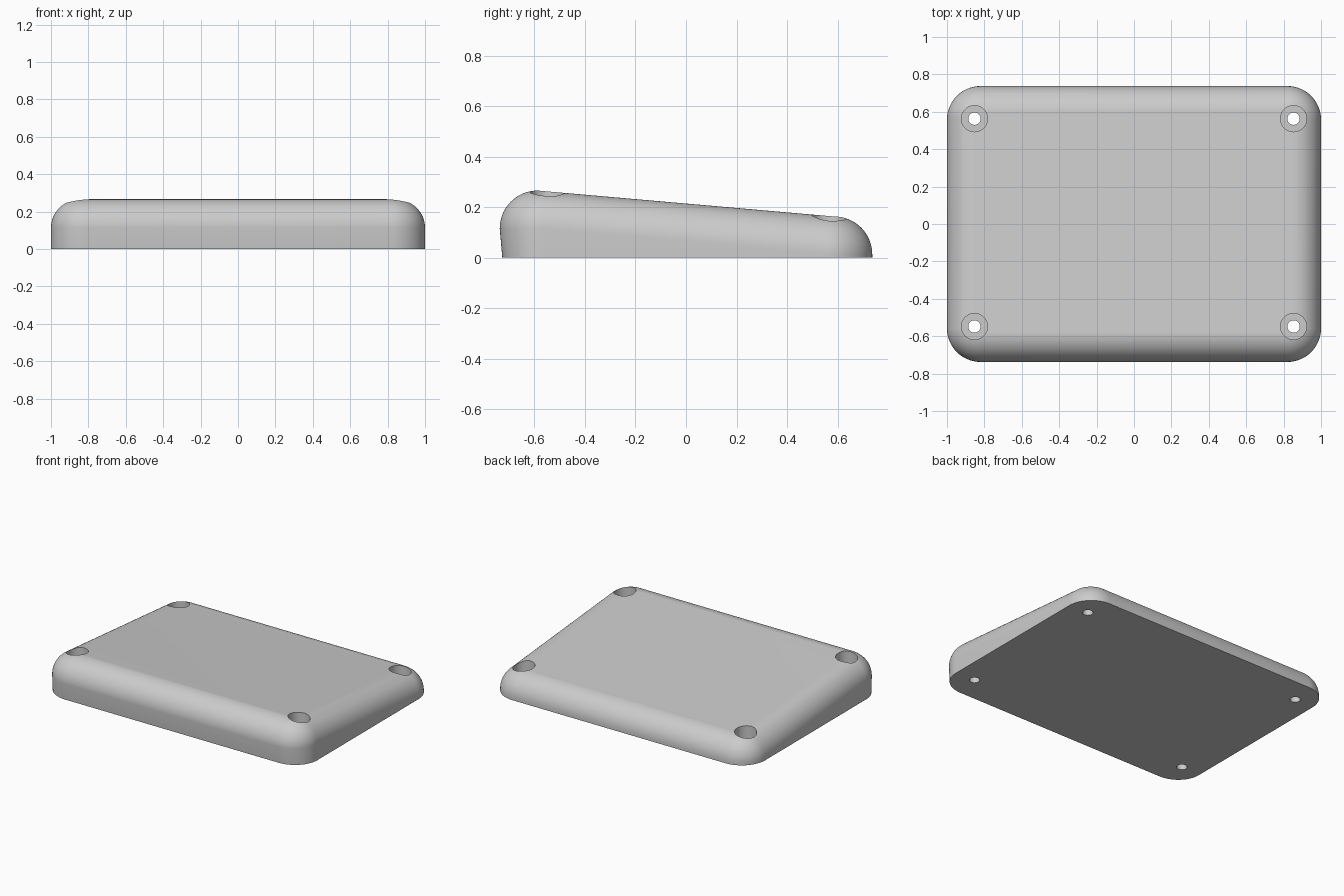
import bpy, bmesh, math

cube = bpy.data.objects.get("Cube")
if cube:
    bpy.data.objects.remove(cube, do_unlink=True)

HALF_X, HALF_Y = 1.0, 0.7375
ROUND = 0.15          # top edge rounding
CORNER = 0.03         # extra plan radius at the corners
SLOPE = math.tan(math.radians(5))
FLOOR = 0.05          # bottom of the screw recesses
STEPS = 16

grey = bpy.data.materials.new("plain grey")
grey.use_nodes = True
colour = (0.6, 0.6, 0.6, 1)
grey.diffuse_color = colour
grey.node_tree.nodes["Principled BSDF"].inputs["Base Color"].default_value = colour


def make_object(name, bm):
    bmesh.ops.recalc_face_normals(bm, faces=bm.faces)
    mesh = bpy.data.meshes.new(name)
    bm.to_mesh(mesh)
    bm.free()
    mesh.materials.append(grey)
    obj = bpy.data.objects.new(name, mesh)
    bpy.context.collection.objects.link(obj)
    return obj


def loft(bm, rings):
    """Skin closed rings of points and cap both ends."""
    rows = [[bm.verts.new(p) for p in ring] for ring in rings]
    for low, high in zip(rows, rows[1:]):
        for i in range(len(low)):
            j = (i + 1) % len(low)
            bm.faces.new((low[i], low[j], high[j], high[i]))
    bm.faces.new(rows[0][::-1])
    bm.faces.new(rows[-1])


# Core outline: corner arcs with their outward directions
core = []
for quarter in range(4):
    sx = 1 if quarter in (0, 3) else -1
    sy = 1 if quarter < 2 else -1
    for i in range(STEPS + 1):
        a = math.pi / 2 * (quarter + i / STEPS)
        nx, ny = math.cos(a), math.sin(a)
        x = sx * (HALF_X - ROUND - CORNER) + CORNER * nx
        y = sy * (HALF_Y - ROUND - CORNER) + CORNER * ny
        core.append((x, y, nx, ny))


def shoulder(y):
    """Height where the wall meets the rounding."""
    return 0.0645 - SLOPE * y


# Sloped body: foot ring with an undercut front, then the rounded shoulder
rings = [[(x + ROUND * nx,
           y + ROUND * ny + SLOPE * shoulder(y) * max(0, -ny), 0)
          for x, y, nx, ny in core]]
for k in range(STEPS + 1):
    t = math.pi / 2 * k / STEPS
    out, up = ROUND * math.cos(t), ROUND * math.sin(t)
    rings.append([(x + out * nx, y + out * ny, shoulder(y) + up)
                  for x, y, nx, ny in core])
bm = bmesh.new()
loft(bm, rings)
body = make_object("sloped_body", bm)

# Stepped cutters for the four countersunk screw holes
bm = bmesh.new()
for x in (-0.853, 0.853):
    for y in (-0.548, 0.563):
        steps = ((0.033, -0.1), (0.033, FLOOR), (0.07, FLOOR), (0.07, 0.5))
        loft(bm, [[(x + r * math.cos(math.tau * i / 48),
                    y + r * math.sin(math.tau * i / 48), z)
                   for i in range(48)] for r, z in steps])
cutter = make_object("screw_hole_cutter", bm)
cutter.hide_render = True

bpy.ops.object.select_all(action="DESELECT")
body.select_set(True)
bpy.context.view_layer.objects.active = body
cut = body.modifiers.new("screw holes", "BOOLEAN")
cut.operation = "DIFFERENCE"
cut.solver = "EXACT"
cut.object = cutter
bpy.ops.object.modifier_apply(modifier=cut.name)
bpy.data.objects.remove(cutter, do_unlink=True)
bpy.ops.object.shade_smooth_by_angle(angle=math.radians(30))
